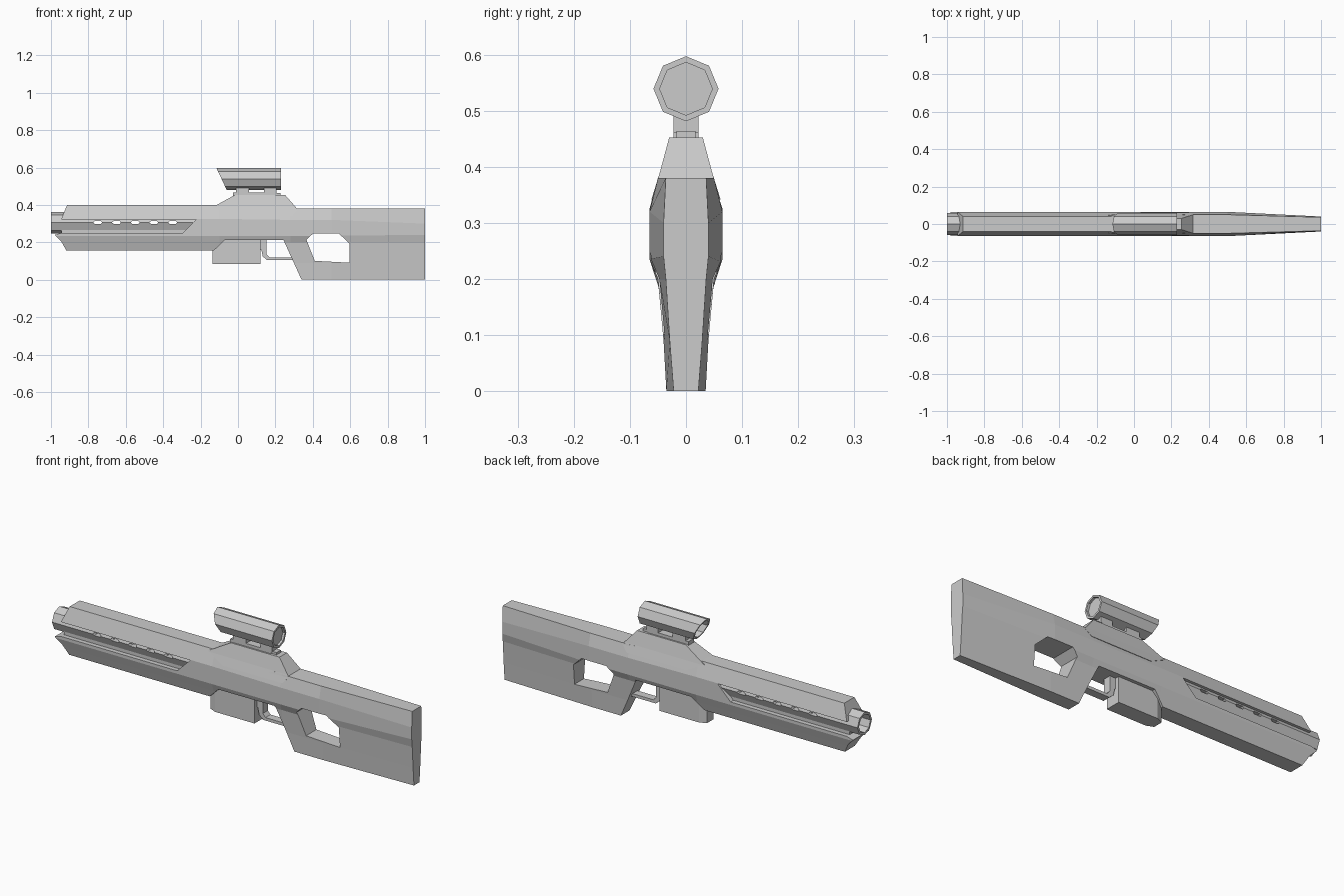
import bpy, bmesh
from math import sin, cos, pi

if "Cube" in bpy.data.objects:
    bpy.data.objects.remove(bpy.data.objects["Cube"])


def skin(name, rings):
    """Bridge equal-length rings of points and cap both ends."""
    bm = bmesh.new()
    loops = [[bm.verts.new(p) for p in r] for r in rings]
    n = len(loops[0])
    for a, b in zip(loops, loops[1:]):
        for i in range(n):
            j = (i + 1) % n
            bm.faces.new((a[i], a[j], b[j], b[i]))
    bm.faces.new(loops[0][::-1])
    bm.faces.new(loops[-1])
    bmesh.ops.recalc_face_normals(bm, faces=bm.faces)
    mesh = bpy.data.meshes.new(name)
    bm.to_mesh(mesh)
    bm.free()
    obj = bpy.data.objects.new(name, mesh)
    bpy.context.collection.objects.link(obj)
    return obj


def prism(name, outline, y0, y1):
    """Side outline (x, z) extruded across y."""
    return skin(name, [[(x, y, z) for x, z in outline] for y in (y0, y1)])


def box(name, x0, x1, half_w, z0, z1):
    return prism(name, [(x0, z0), (x1, z0), (x1, z1), (x0, z1)], -half_w, half_w)


def section(x, half):
    """Cross-section ring at x, mirrored from (half width, z) points."""
    return [(x, w, z) for w, z in half] + [(x, -w, z) for w, z in reversed(half)]


def octagon(x, r, zc, slant=0.0):
    ring = []
    for i in range(8):
        a = i * pi / 4
        ring.append((x - slant * r * sin(a), r * cos(a), zc + r * sin(a)))
    return ring


def boolean(obj, cutter, op):
    mod = obj.modifiers.new(op, 'BOOLEAN')
    mod.operation, mod.object, mod.solver = op, cutter, 'EXACT'
    bpy.context.view_layer.objects.active = obj
    bpy.ops.object.modifier_apply(modifier=mod.name)


def discard(cutter):
    bpy.data.objects.remove(cutter, do_unlink=True)


# Body and stock: faceted loft trimmed by the side outline
fore = [(.04, .40), (.065, .325), (.065, .235), (.052, .195), (.025, .11), (.02, 0)]
grip = [(.05, .38), (.065, .32), (.065, .235), (.05, .20), (.04, .09), (.035, 0)]
butt = [(.036, .38), (.04, .30), (.04, .24), (.036, .20), (.029, .09), (.022, 0)]
body = skin("body_and_stock", [section(-1.05, fore), section(-.1, fore),
                               section(.28, grip), section(.5, grip), section(1, butt)])
outline = prism("outline_cutter", [
    (-.945, .325), (-.872, .5), (1.1, .5), (1.1, -.1), (.385, -.1), (.243, .213),
    (-.07, .213), (-.13, .155), (-.917, .155), (-.945, .205), (-.98, .24), (-.945, .25)],
    -.2, .2)
boolean(body, outline, 'INTERSECT')
discard(outline)

# Thumbhole
hole = prism("thumbhole_cutter", [(.366, .213), (.40, .246), (.54, .246), (.597, .193),
                                  (.597, .091), (.41, .101)], -.2, .2)
boolean(body, hole, 'DIFFERENCE')
discard(hole)

# Side grooves exposing the barrel
for side in (-1, 1):
    groove = prism("groove_cutter", [(-1.1, .323), (-.222, .323), (-.295, .25), (-1.1, .25)],
                   side * .042, side * .12)
    boolean(body, groove, 'DIFFERENCE')
    discard(groove)

# Hollow eight-sided barrel
BZ = .305
barrel = skin("barrel", [octagon(-.2, .058, BZ), octagon(-1, .058, BZ),
                         octagon(-1, .046, BZ), octagon(-.85, .046, BZ)])

# Row of vents through barrel and body
for i in range(5):
    x = -.75 + i * .1
    vent = prism("vent_cutter", [(x - .024, .306), (x - .016, .313), (x + .018, .313),
                                 (x + .024, .306), (x + .018, .299), (x - .016, .299)], -.2, .2)
    for part in (body, barrel):
        boolean(part, vent, 'DIFFERENCE')
    discard(vent)

# Raised receiver cover with sloping sides
cover = skin("receiver_cover", [
    [(x, s * w, z) for s in (-1, 1) for x in ((-.2, .4) if s < 0 else (.4, -.2))]
    for w, z in ((.0615, .30), (.0615, .342), (.048, .385), (.030, .452))])
cover_outline = prism("cover_cutter", [(-.135, .388), (-.005, .46), (.246, .46),
                                       (.32, .375), (.29, .342), (-.045, .342)], -.2, .2)
boolean(cover, cover_outline, 'INTERSECT')
discard(cover_outline)

# Magazine with chamfered front corners
skin("magazine", [[(-.135, -.025, z), (-.10, -.04, z), (.12, -.04, z),
                   (.12, .04, z), (-.10, .04, z), (-.135, .025, z)] for z in (.085, .23)])

# Trigger guard
prism("trigger_guard", [(.11, .23), (.11, .16), (.125, .16), (.132, .125), (.155, .105),
                        (.305, .105), (.30, .12), (.168, .12), (.153, .137), (.153, .23)],
      -.02, .02)

# Scope rail, mounts and rear stop
box("scope_rail", -.028, .20, .022, .445, .467)
for name, x0, x1 in (("front_scope_mount", -.012, .06), ("rear_scope_mount", .14, .205)):
    box(name, x0, x1, .022, .46, .50)
box("rail_stop", .19, .228, .017, .44, .464)

# Scope: octagonal tube, slanted open front, recessed rear lens
SZ, SLANT = .539, .47
skin("scope", [octagon(.218, .047, SZ), octagon(.23, .047, SZ), octagon(.23, .058, SZ),
               octagon(-.088, .058, SZ, SLANT), octagon(-.088, .047, SZ, SLANT),
               octagon(-.02, .047, SZ)])
